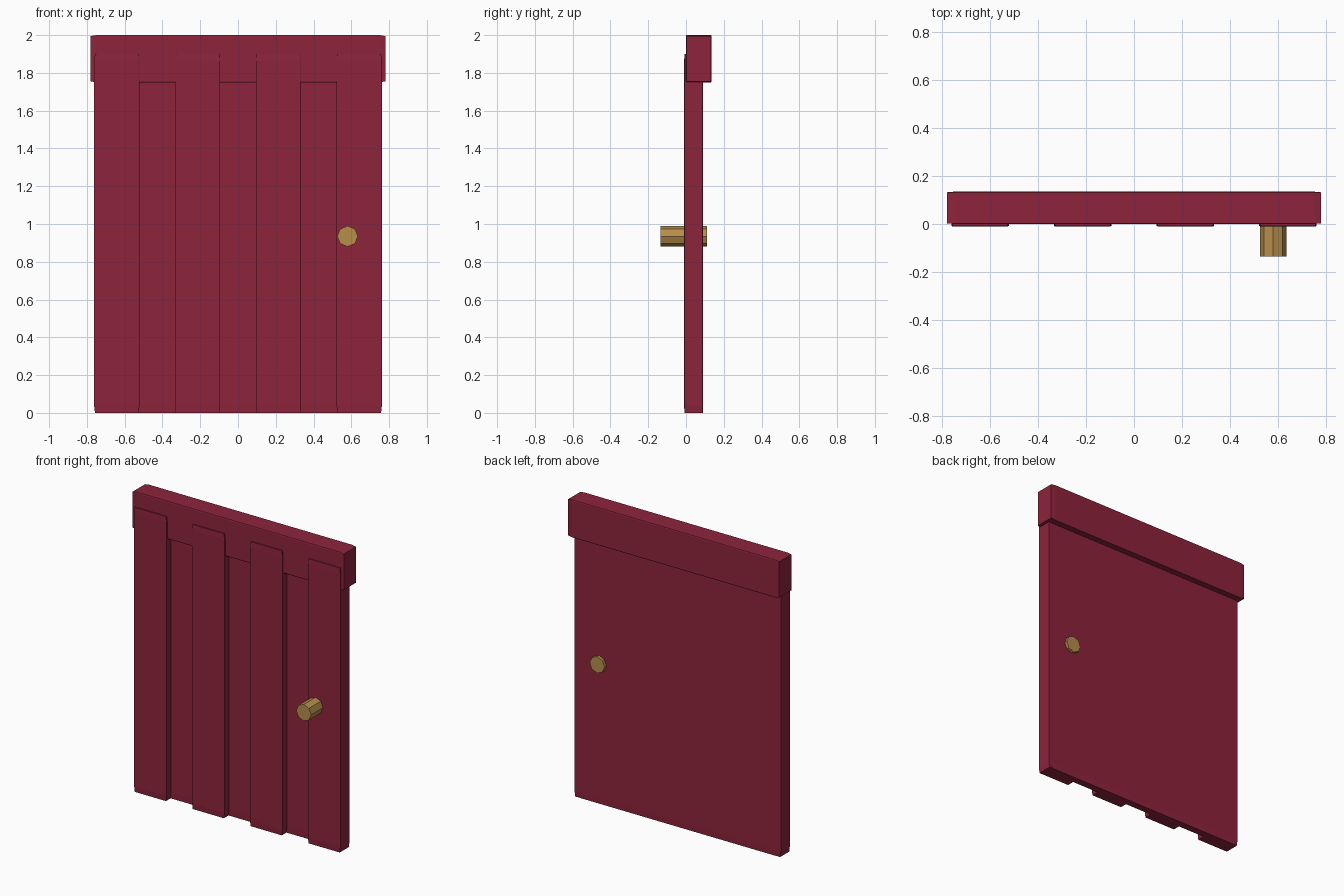
import bpy
import math

cube = bpy.data.objects.get("Cube")
if cube:
    bpy.data.objects.remove(cube, do_unlink=True)


def make_material(name, color):
    mat = bpy.data.materials.new(name)
    mat.use_nodes = True
    mat.diffuse_color = color
    mat.node_tree.nodes["Principled BSDF"].inputs["Base Color"].default_value = color
    return mat


red = make_material("crimson paint", (0.27, 0.017, 0.045, 1))
brass = make_material("brass", (0.47, 0.27, 0.07, 1))


def board(name, low, high, bevel=0.02):
    """Box between two corners; its chamfer stretches with its proportions."""
    bpy.ops.mesh.primitive_cube_add(size=1)
    obj = bpy.context.object
    obj.name = name
    obj.location = [(a + b) / 2 for a, b in zip(low, high)]
    obj.scale = [b - a for a, b in zip(low, high)]
    mod = obj.modifiers.new("chamfer", "BEVEL")
    mod.width = bevel
    mod.segments = 1
    obj.data.materials.append(red)
    return obj


# Thin backing panel and the heavy top rail
board("back_panel", (-0.76, 0.04, 0), (0.76, 0.09, 1.9))
board("top_rail", (-0.78, 0, 1.75), (0.78, 0.135, 2))

# Four raised vertical planks
for i in range(4):
    x = -0.642 + i * 0.428
    board(f"plank_{i + 1}", (x - 0.12, -0.01, 0), (x + 0.12, 0.09, 1.9))

# Knob passing through the door
bpy.ops.mesh.primitive_cylinder_add(vertices=8, radius=0.055, depth=0.245,
                                    location=(0.58, -0.0125, 0.935),
                                    rotation=(math.pi / 2, 0, 0))
knob = bpy.context.object
knob.name = "knob"
knob.data.materials.append(brass)
